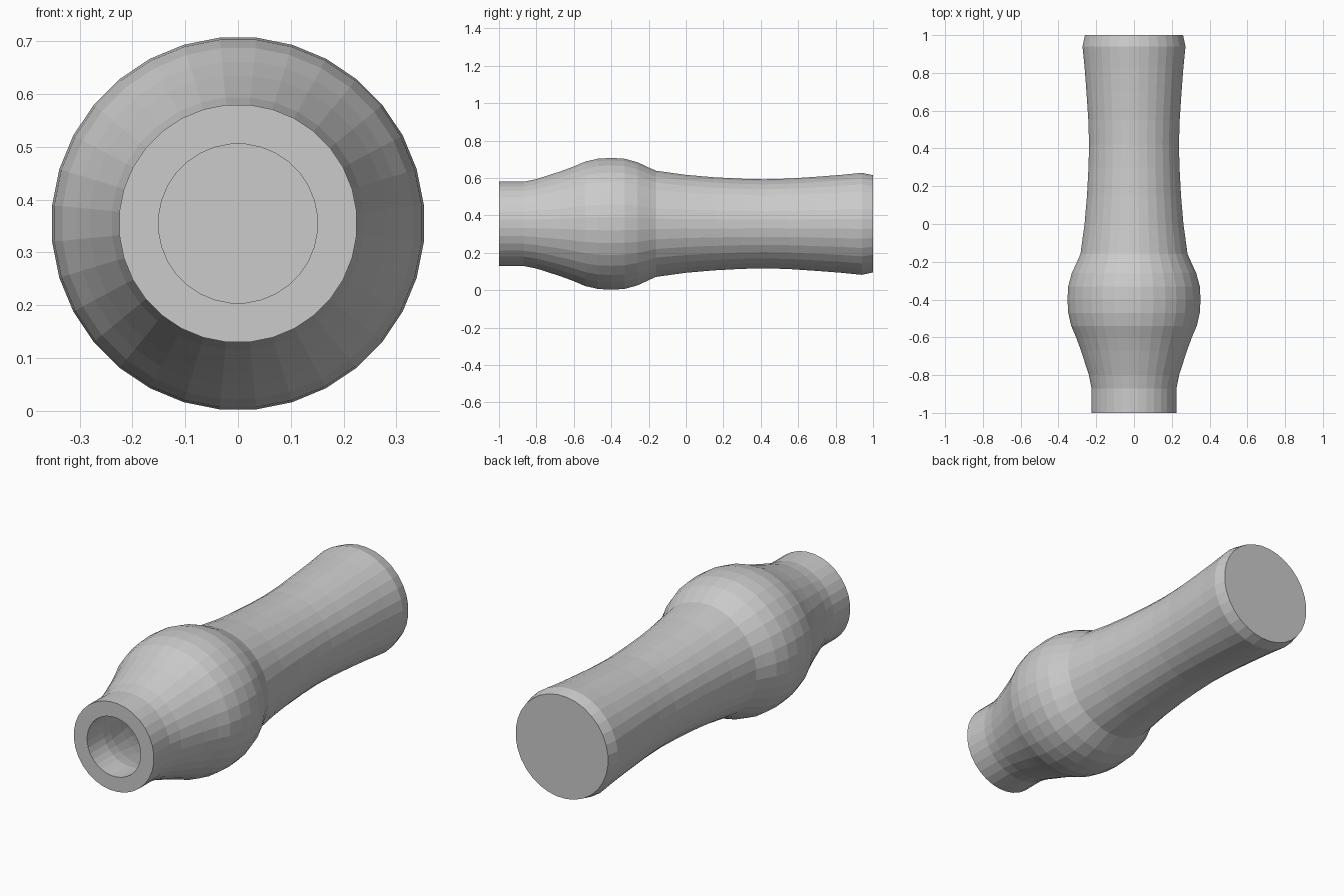
import bpy, bmesh, math

if "Cube" in bpy.data.objects:
    bpy.data.objects.remove(bpy.data.objects["Cube"])

CENTRE_Z = 0.355
SIDES = 32
WALL = 0.075

# Outer profile along y: (y, radius)
outer = [(-1, .226), (-.87, .226), (-.8, .24), (-.67, .282), (-.6, .308),
         (-.54, .334), (-.47, .35), (-.4, .354), (-.33, .35), (-.26, .331),
         (-.2, .303), (-.16, .285), (0, .263), (.15, .25), (.3, .242),
         (.42, .239), (.55, .243), (.7, .253), (.83, .263), (.94, .274), (1, .261)]

# Cavity follows the outer wall, stopping short of the closed back end
inner = [(y, r - WALL) for y, r in outer if y < .9] + [(1 - WALL, .19)]


def ring(bm, y, r):
    return [bm.verts.new((r * math.sin(a), y, CENTRE_Z + r * math.cos(a)))
            for a in ((i + .5) * math.tau / SIDES for i in range(SIDES))]


# Hollow turned body: back cap, outer skin, front rim, cavity, cavity floor
bm = bmesh.new()
rings = [ring(bm, y, r) for y, r in outer[::-1] + inner]
for a, b in zip(rings, rings[1:]):
    for i in range(SIDES):
        j = (i + 1) % SIDES
        bm.faces.new((a[i], a[j], b[j], b[i]))
bm.faces.new(rings[0])
bm.faces.new(rings[-1])
bmesh.ops.recalc_face_normals(bm, faces=bm.faces[:])

mesh = bpy.data.meshes.new("hollow_handle")
bm.to_mesh(mesh)
bm.free()
bpy.context.collection.objects.link(bpy.data.objects.new("hollow_handle", mesh))
